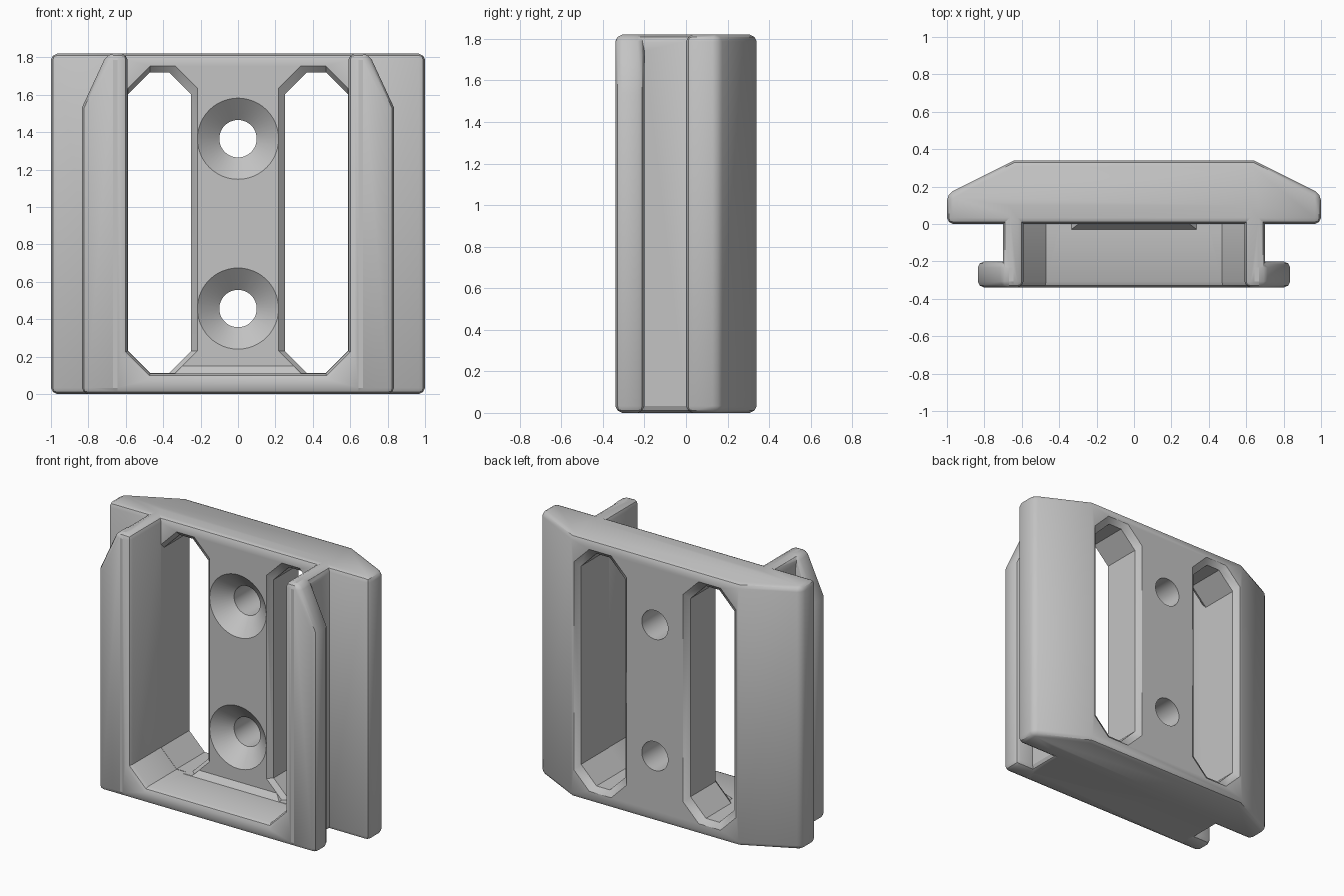
import bpy, bmesh, math
from mathutils import Vector

default = bpy.data.objects.get("Cube")
if default:
    bpy.data.objects.remove(default, do_unlink=True)

HEIGHT = 1.82
FRONT = -0.34
BACK = 0.34
EDGE = 0.033
EMBED = 0.1

grey = bpy.data.materials.new("plain_grey")
grey.use_nodes = True
COLOUR = (0.55, 0.55, 0.55, 1)
grey.diffuse_color = COLOUR
grey.node_tree.nodes["Principled BSDF"].inputs["Base Color"].default_value = COLOUR


def loft(name, rings, skip=None):
    """Skin matching rings, cap the ends; round convex edges unless skip is None."""
    bm = bmesh.new()
    loops = [[bm.verts.new(p) for p in ring] for ring in rings]
    n = len(loops[0])
    for a, b in zip(loops, loops[1:]):
        for i in range(n):
            j = (i + 1) % n
            bm.faces.new((a[i], a[j], b[j], b[i]))
    bm.faces.new(loops[0])
    bm.faces.new(loops[-1])
    bmesh.ops.recalc_face_normals(bm, faces=bm.faces[:])
    if skip:
        edges = [e for e in bm.edges
                 if e.calc_face_angle_signed() > math.radians(40)
                 and not all(skip(v.co) for v in e.verts)]
        bmesh.ops.bevel(bm, geom=edges, offset=EDGE, segments=2, profile=0.45,
                        affect='EDGES', clamp_overlap=True)
    mesh = bpy.data.meshes.new(name)
    bm.to_mesh(mesh)
    bm.free()
    mesh.materials.append(grey)
    obj = bpy.data.objects.new(name, mesh)
    bpy.context.collection.objects.link(obj)
    return obj


def along_y(points, y):
    return [Vector((x, y, z)) for x, z in points]


def combine(target, other, operation):
    mod = target.modifiers.new(operation, 'BOOLEAN')
    mod.operation = operation
    mod.solver = 'EXACT'
    mod.object = other
    bpy.context.view_layer.update()
    graph = bpy.context.evaluated_depsgraph_get()
    mesh = bpy.data.meshes.new_from_object(target.evaluated_get(graph))
    target.modifiers.clear()
    target.data = mesh
    bpy.data.objects.remove(other, do_unlink=True)


# Back plate with slanted rear sides
half = [(1, 0), (1, 0.16), (0.64, BACK)]
outline = half + [(-x, y) for x, y in reversed(half)]
body = loft("mounting_bracket",
            [[Vector((x, y, z)) for x, y in outline] for z in (0, HEIGHT)],
            skip=lambda p: False)

# U-shaped wall: two webs and a floor
half = [(0.70, 0), (0.70, HEIGHT), (0.59, HEIGHT), (0.59, 0.23), (0.47, 0.11)]
outline = half + [(-x, z) for x, z in reversed(half)]
wall = loft("u_wall", [along_y(outline, FRONT), along_y(outline, EMBED)],
            skip=lambda p: p.y > 0)
combine(body, wall, 'UNION')

# Outward flanges with a sloped top corner
for side in (1, -1):
    outline = [(side * x, z) for x, z in
               [(0.645, 0), (0.835, 0), (0.835, 1.53), (0.70, HEIGHT), (0.645, HEIGHT)]]
    flange = loft("flange", [along_y(outline, FRONT), along_y(outline, -0.2)],
                  skip=lambda p: abs(p.x) < 0.65)
    combine(body, flange, 'UNION')

# Small sloped fillet where the floor meets the plate
section = [(0.02, 0.09), (-0.03, 0.09), (-0.03, 0.11), (0, 0.15), (0.02, 0.15)]
fillet = loft("floor_fillet",
              [[Vector((x, y, z)) for y, z in section] for x in (-0.4, 0.4)])
combine(body, fillet, 'UNION')


def window_ring(side, y, inner, outer, low, high):
    """Octagonal window outline with 45 degree corners."""
    x0, x1, z0, z1 = 0.25 - inner, 0.588 + outer, 0.112 - low, 1.72 + high
    c = 0.118
    pts = [(x0 + c, z0), (x1 - c, z0), (x1, z0 + c), (x1, z1 - c),
           (x1 - c, z1), (x0 + c, z1), (x0, z1 - c), (x0, z0 + c)]
    return along_y([(side * x, z) for x, z in pts], y)


# Long windows with eased rims
for side in (1, -1):
    f = EDGE
    rings = [window_ring(side, -0.06, f, 0, 0, f),
             window_ring(side, 0, f, 0, 0, f),
             window_ring(side, f, 0, 0, 0, 0),
             window_ring(side, BACK - f, 0, 0, 0, 0),
             window_ring(side, BACK + 0.01, f + 0.01, f + 0.01, f + 0.01, f + 0.01)]
    combine(body, loft("window_cutter", rings), 'DIFFERENCE')

# Countersunk screw holes
SIDES = 48
for z in (0.457, 1.365):
    rings = []
    for y, r in [(-0.02, 0.217), (0, 0.217), (0.1, 0.1), (0.4, 0.1)]:
        rings.append([Vector((r * math.cos(math.tau * i / SIDES), y,
                              z + r * math.sin(math.tau * i / SIDES)))
                      for i in range(SIDES)])
    combine(body, loft("hole_cutter", rings), 'DIFFERENCE')

# Smooth rounded edges, crisp corners
bpy.ops.object.select_all(action='DESELECT')
body.select_set(True)
bpy.context.view_layer.objects.active = body
bpy.ops.object.shade_smooth_by_angle(angle=math.radians(35))
